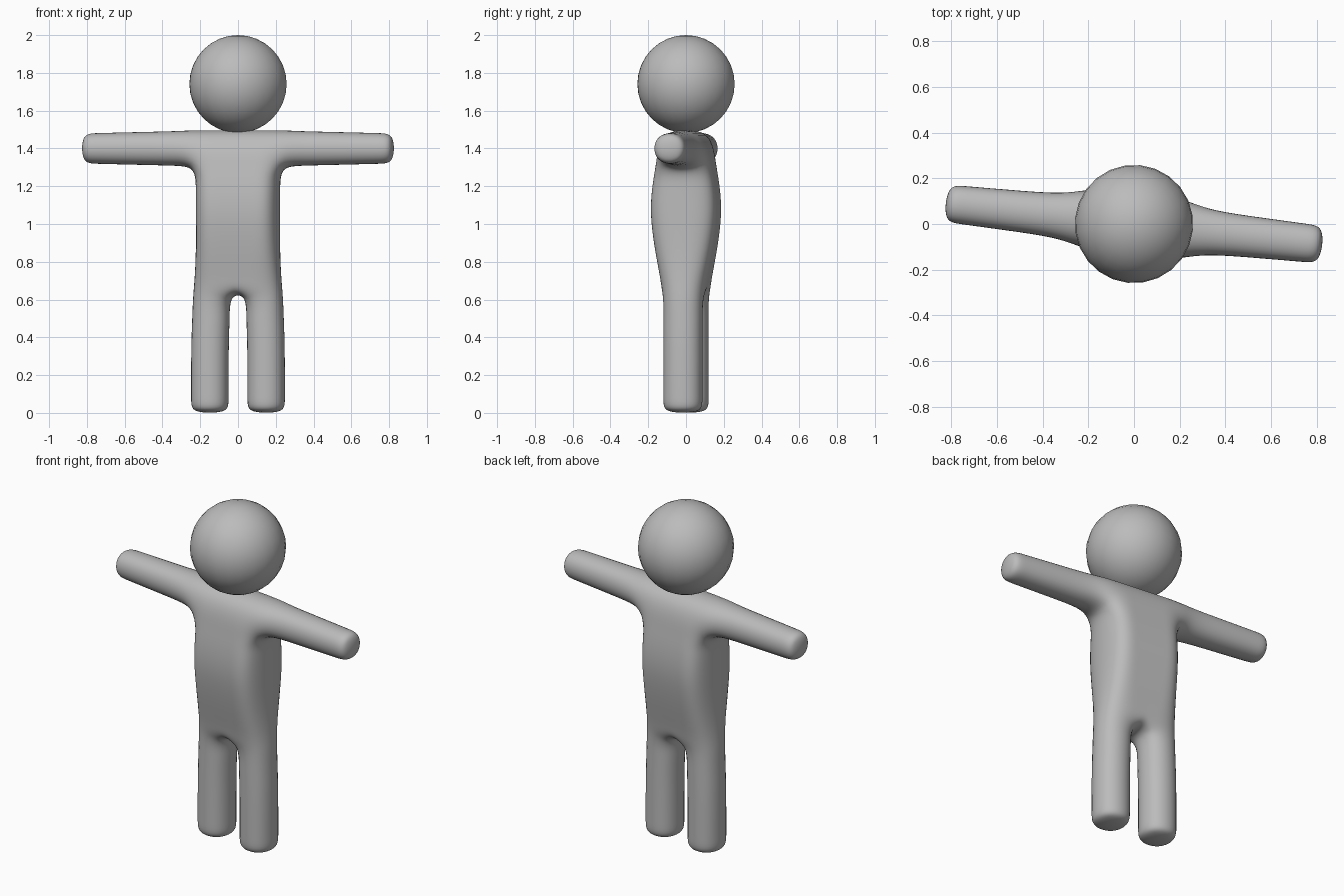
import bpy, bmesh, math

if "Cube" in bpy.data.objects:
    bpy.data.objects.remove(bpy.data.objects["Cube"])

TURN = math.radians(-6.3)

grey = bpy.data.materials.new("plain grey")
grey.diffuse_color = (0.5, 0.5, 0.5, 1)
grey.use_nodes = True
grey.node_tree.nodes["Principled BSDF"].inputs["Base Color"].default_value = grey.diffuse_color

# Rows of the half body: height, inner x, outer x, half depth
LEG = [(-0.004, 0.042, 0.258, 0.113), (0.06, 0.042, 0.258, 0.113),
       (0.35, 0.042, 0.258, 0.113), (0.50, 0.036, 0.252, 0.113)]
TORSO = [(0.61, 0.036, 0.248, 0.113), (0.70, 0.05, 0.238, 0.122),
         (0.85, 0.07, 0.228, 0.152), (1.05, 0.08, 0.228, 0.180),
         (1.20, 0.08, 0.228, 0.168), (1.295, 0.08, 0.232, 0.150),
         (1.505, 0.08, 0.240, 0.115)]
# Arm rings: x, half depth, half height
ARM = [(0.34, 0.104, 0.099), (0.55, 0.097, 0.094),
       (0.76, 0.091, 0.088), (0.835, 0.089, 0.086)]
ARM_Z = 1.40

bm = bmesh.new()


def ring(points):
    return [bm.verts.new(p) for p in points]


def bridge(a, b, sides=range(4)):
    for k in sides:
        n = (k + 1) % 4
        bm.faces.new((a[k], a[n], b[n], b[k]))


def section(z, i, o, d):
    return ring([(i, -d, z), (o, -d, z), (o, d, z), (i, d, z)])


# Leg
rows = [section(*r) for r in LEG + TORSO]
n = len(LEG)
bm.faces.new(rows[0])
for a, b in zip(rows[:n], rows[1:n + 1]):
    bridge(a, b)

# Torso: outer columns, then the strip along the middle
mids = [ring([(0, -d, z + (0.012 if k == 0 else 0)), (0, d, z + (0.012 if k == 0 else 0))])
        for k, (z, i, o, d) in enumerate(TORSO)]
for k in range(len(TORSO) - 1):
    a, b = rows[n + k], rows[n + k + 1]
    last = k == len(TORSO) - 2
    bridge(a, b, (0, 2) if last else (0, 1, 2))
    bm.faces.new((mids[k][0], a[0], b[0], mids[k + 1][0]))
    bm.faces.new((a[3], mids[k][1], mids[k + 1][1], b[3]))

# Crotch and shoulder top
bm.faces.new((mids[0][0], mids[0][1], rows[n][3], rows[n][0]))
bm.faces.new((mids[-1][0], rows[-1][0], rows[-1][3], mids[-1][1]))
bm.faces.new(rows[-1])

# Arm grown from the open shoulder side
low, high = rows[-2], rows[-1]
prev = [low[1], low[2], high[2], high[1]]
for x, d, h in ARM:
    cur = ring([(x, -d, ARM_Z - h), (x, d, ARM_Z - h),
                (x, d, ARM_Z + h), (x, -d, ARM_Z + h)])
    bridge(prev, cur)
    prev = cur
bm.faces.new(prev)

bmesh.ops.recalc_face_normals(bm, faces=bm.faces)
mesh = bpy.data.meshes.new("body")
bm.to_mesh(mesh)
bm.free()
mesh.materials.append(grey)
mesh.shade_smooth()
body = bpy.data.objects.new("body", mesh)
bpy.context.collection.objects.link(body)
mirror = body.modifiers.new("mirror", 'MIRROR')
mirror.use_clip = True
subd = body.modifiers.new("smooth", 'SUBSURF')
subd.levels = subd.render_levels = 3
body.rotation_euler.z = TURN

# Head
bpy.ops.mesh.primitive_uv_sphere_add(segments=24, ring_count=16, radius=0.259,
                                     location=(0, 0, 1.741), rotation=(0, 0, TURN))
head = bpy.context.object
head.name = "head"
head.data.materials.append(grey)
bpy.ops.object.shade_smooth()
